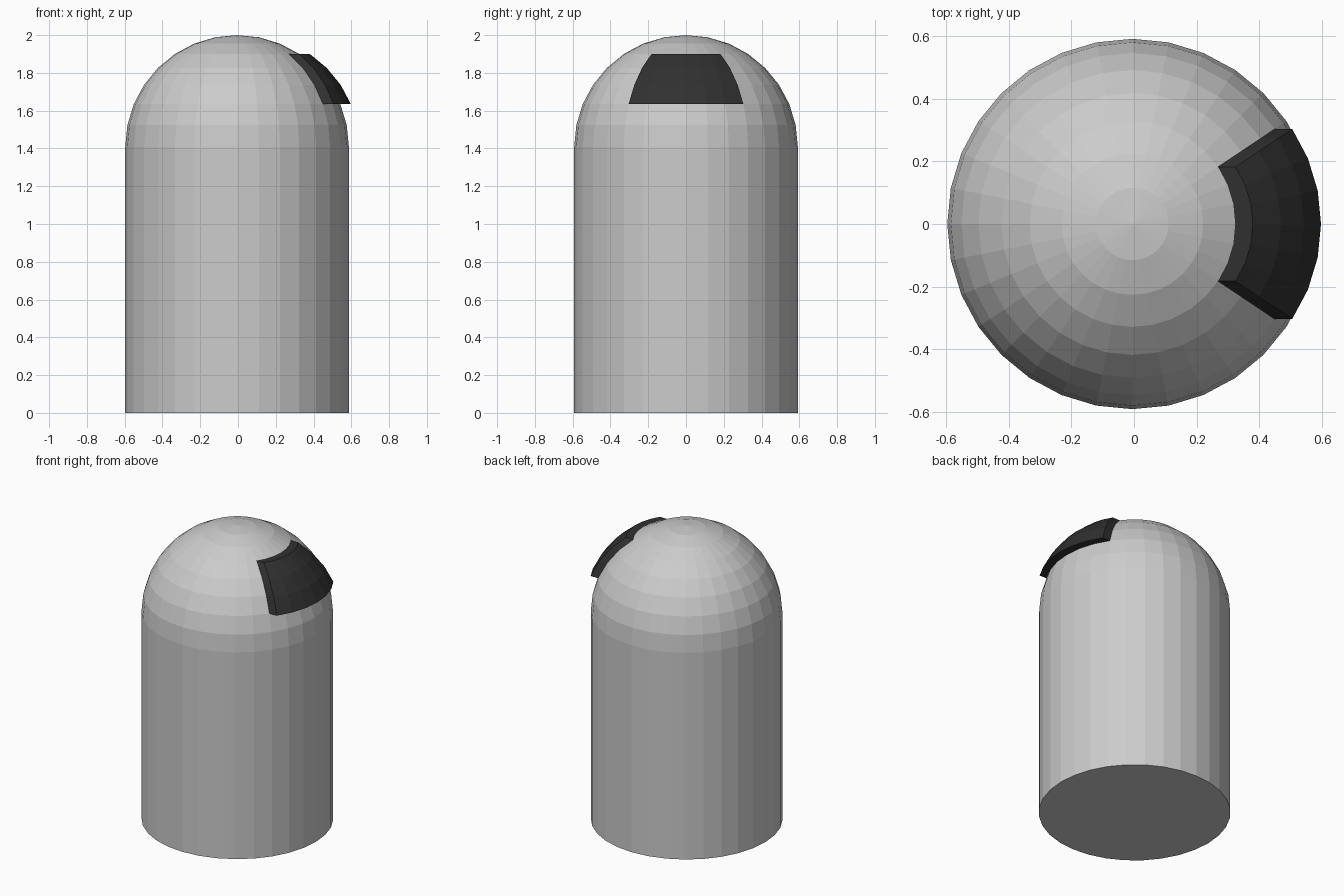
import bpy, bmesh, math
from mathutils import Matrix

if "Cube" in bpy.data.objects:
    bpy.data.objects.remove(bpy.data.objects["Cube"])

R, X0 = 0.592, -0.005          # shared radius and small x offset
SEAM = 2.0 - R                 # height where dome meets body


def finish(name, bm, color=None):
    bmesh.ops.recalc_face_normals(bm, faces=bm.faces)
    me = bpy.data.meshes.new(name)
    bm.to_mesh(me)
    bm.free()
    ob = bpy.data.objects.new(name, me)
    bpy.context.collection.objects.link(ob)
    if color:
        mat = bpy.data.materials.new(name + "_material")
        mat.diffuse_color = color
        mat.use_nodes = True
        mat.node_tree.nodes["Principled BSDF"].inputs["Base Color"].default_value = mat.diffuse_color
        me.materials.append(mat)
    return ob


def sphere_patch(keep):
    """Low-poly sphere trimmed to faces whose centre offset passes keep()."""
    bm = bmesh.new()
    bmesh.ops.create_uvsphere(bm, u_segments=32, v_segments=16, radius=R)
    drop = [f for f in bm.faces if not keep(f.calc_center_median())]
    bmesh.ops.delete(bm, geom=drop, context='FACES')
    bmesh.ops.translate(bm, verts=bm.verts, vec=(X0, 0, SEAM))
    return bm


# Cylindrical body, open where the dome sits
bm = bmesh.new()
bmesh.ops.create_cone(bm, cap_ends=True, segments=32, radius1=R, radius2=R,
                      depth=SEAM, matrix=Matrix.Translation((X0, 0, SEAM / 2)))
top = [f for f in bm.faces if f.calc_center_median().z > SEAM - 0.01]
bmesh.ops.delete(bm, geom=top, context='FACES_ONLY')
finish("body", bm)

# Dome: upper half of the sphere
finish("dome", sphere_patch(lambda c: c.z > 0))


# Visor: 6 x 3 patch of the dome pushed straight out along +x
def in_visor(c):
    polar = math.degrees(math.acos(c.z / c.length))
    return 33.75 < polar < 67.5 and abs(math.degrees(math.atan2(c.y, c.x))) < 33.75


bm = sphere_patch(in_visor)
out = bmesh.ops.extrude_face_region(bm, geom=bm.faces[:], use_keep_orig=True)
moved = [v for v in out["geom"] if isinstance(v, bmesh.types.BMVert)]
bmesh.ops.translate(bm, verts=moved, vec=(0.056, 0, 0))
finish("visor", bm, (0.03, 0.03, 0.03, 1))
